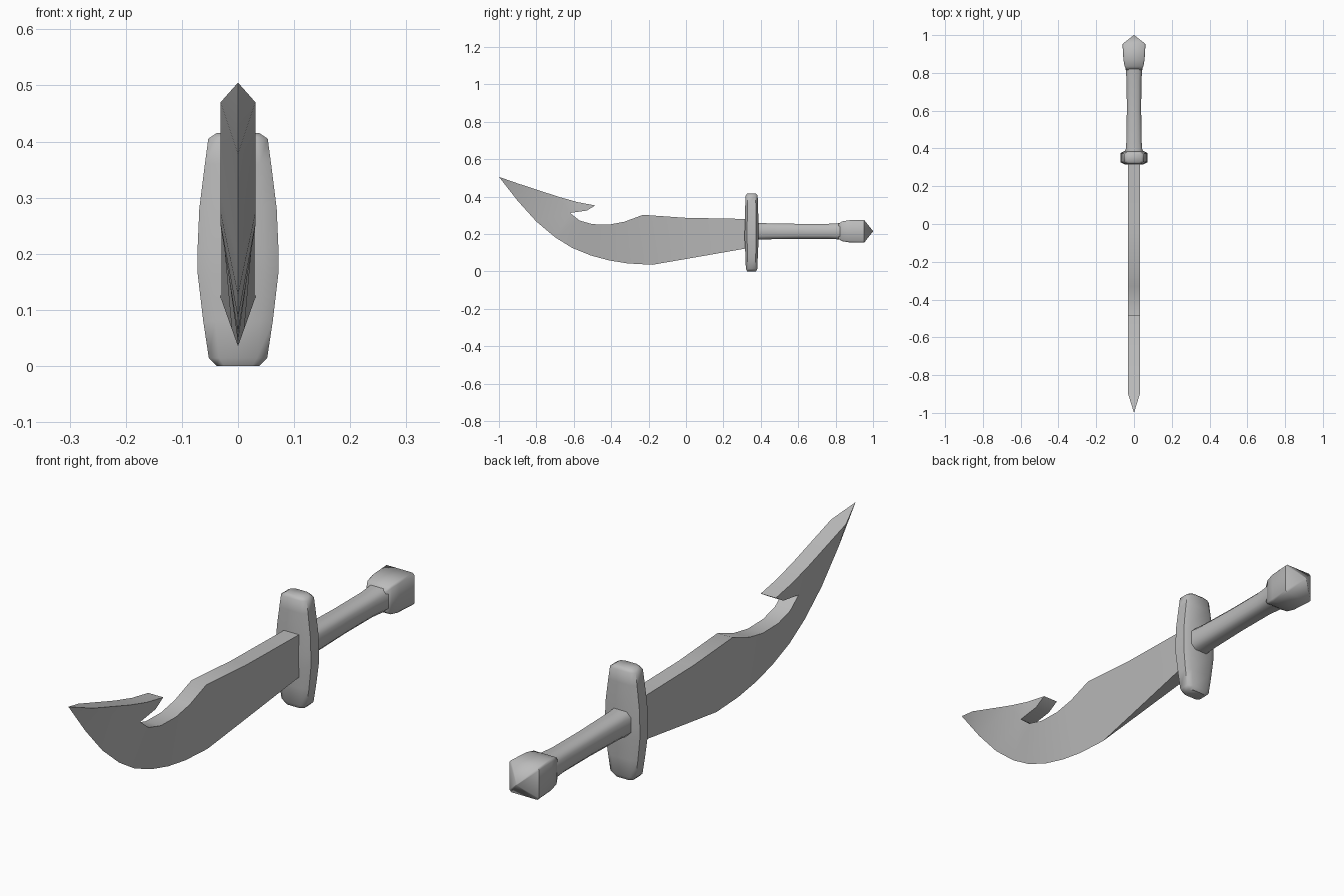
import bpy, bmesh, math

cube = bpy.data.objects.get("Cube")
if cube:
    bpy.data.objects.remove(cube)

GREY = (0.5, 0.5, 0.5, 1)
steel = bpy.data.materials.new("grey_steel")
steel.use_nodes = True
steel.diffuse_color = GREY
for node in steel.node_tree.nodes:
    if node.type == 'BSDF_PRINCIPLED':
        node.inputs["Base Color"].default_value = GREY


def finish(bm, name, angle):
    """Clean the mesh, make the object and smooth it below the given angle."""
    bmesh.ops.remove_doubles(bm, verts=bm.verts, dist=0.0005)
    bmesh.ops.recalc_face_normals(bm, faces=bm.faces)
    mesh = bpy.data.meshes.new(name)
    bm.to_mesh(mesh)
    bm.free()
    obj = bpy.data.objects.new(name, mesh)
    bpy.context.collection.objects.link(obj)
    mesh.materials.append(steel)
    bpy.ops.object.select_all(action='DESELECT')
    obj.select_set(True)
    bpy.context.view_layer.objects.active = obj
    bpy.ops.object.shade_smooth_by_angle(angle=math.radians(angle))


def ring(a, b, cut):
    """Rectangle of half sizes a, b with its corners cut off."""
    ca, cb = a * (1 - cut), b * (1 - cut)
    return [(a, -cb), (a, cb), (ca, b), (-ca, b),
            (-a, cb), (-a, -cb), (-ca, -b), (ca, -b)]


def loft(name, sections, cut, place, angle):
    """Join cut rectangles (position, half a, half b) along an axis."""
    bm = bmesh.new()
    rings = [[bm.verts.new(place(u, v, t)) for u, v in ring(a, b, cut)]
             for t, a, b in sections]
    for r, s in zip(rings, rings[1:]):
        for i in range(8):
            j = (i + 1) % 8
            bm.faces.new((r[i], r[j], s[j], s[i]))
    bm.faces.new(rings[0])
    bm.faces.new(rings[-1])
    finish(bm, name, angle)


# Blade: paired spine and cutting edge points (y, z), then the barb
HALF = 0.031
spine = [(.32, .28), (0, .286), (-.23, .302), (-.33, .265), (-.41, .25), (-.5, .252),
         (-.57, .272), (-.62, .312), (-.68, .398), (-.9, .47), (-1, .505)]
edge = [(.32, .122), (0, .066), (-.18, .035), (-.31, .042), (-.41, .058), (-.51, .085),
        (-.61, .126), (-.7, .182), (-.8, .266), (-.9, .377), (-1, .505)]
barb = [(-.53, .325), (-.485, .352), (-.58, .37)]
root = 7                       # spine point where the barb begins

bm = bmesh.new()


def side_verts(points, widths, sign):
    return [bm.verts.new((sign * w, y, z)) for (y, z), w in zip(points, widths)]


spine_w = [HALF] * (len(spine) - 1) + [0]
edge_w = [max(0, HALF * (y + .18) / .5) for y, z in edge]
outlines, edges = [], []
for sign in (1, -1):
    s = side_verts(spine, spine_w, sign)
    e = side_verts(edge, edge_w, sign)
    b = side_verts(barb, [HALF] * 3, sign)
    for i in range(len(s) - 1):
        bm.faces.new((s[i], s[i + 1], e[i + 1], e[i]))
    bm.faces.new((s[root], b[0], b[2], s[root + 1]))
    bm.faces.new(b)
    outlines.append(s[:root + 1] + b + s[root + 1:])
    edges.append(e)
for i in range(len(outlines[0]) - 1):
    (p, q) = outlines
    bm.faces.new((p[i], p[i + 1], q[i + 1], q[i]))
for i in range(2):
    (p, q) = edges
    bm.faces.new((p[i], p[i + 1], q[i + 1], q[i]))
bm.faces.new((outlines[0][0], outlines[1][0], edges[1][0], edges[0][0]))
finish(bm, "blade", 40)

# Guard: upright rounded bar, lofted along z
guard = [(0, .038, .024), (.014, .052, .031), (.08, .062, .033), (.165, .072, .037),
         (.21, .072, .037), (.28, .069, .036), (.36, .059, .034), (.405, .053, .032),
         (.415, .038, .024)]
loft("guard", guard, 0.35, lambda u, v, t: (u, .351 + v, t), 50)


def along_y(u, v, t):
    return (u, t, .214 + v)


# Grip: slightly waisted bar with cut corners
grip = [(.37, .046, .046), (.43, .041, .043), (.6, .038, .04),
        (.76, .039, .04), (.83, .045, .044)]
loft("grip", grip, 0.4, along_y, 50)

# Pommel: square block ending in a low point
pommel = [(.815, .04, .04), (.835, .05, .053), (.87, .056, .059),
          (.953, .061, .06), (1, .001, .001)]
loft("pommel", pommel, 0.12, along_y, 55)
